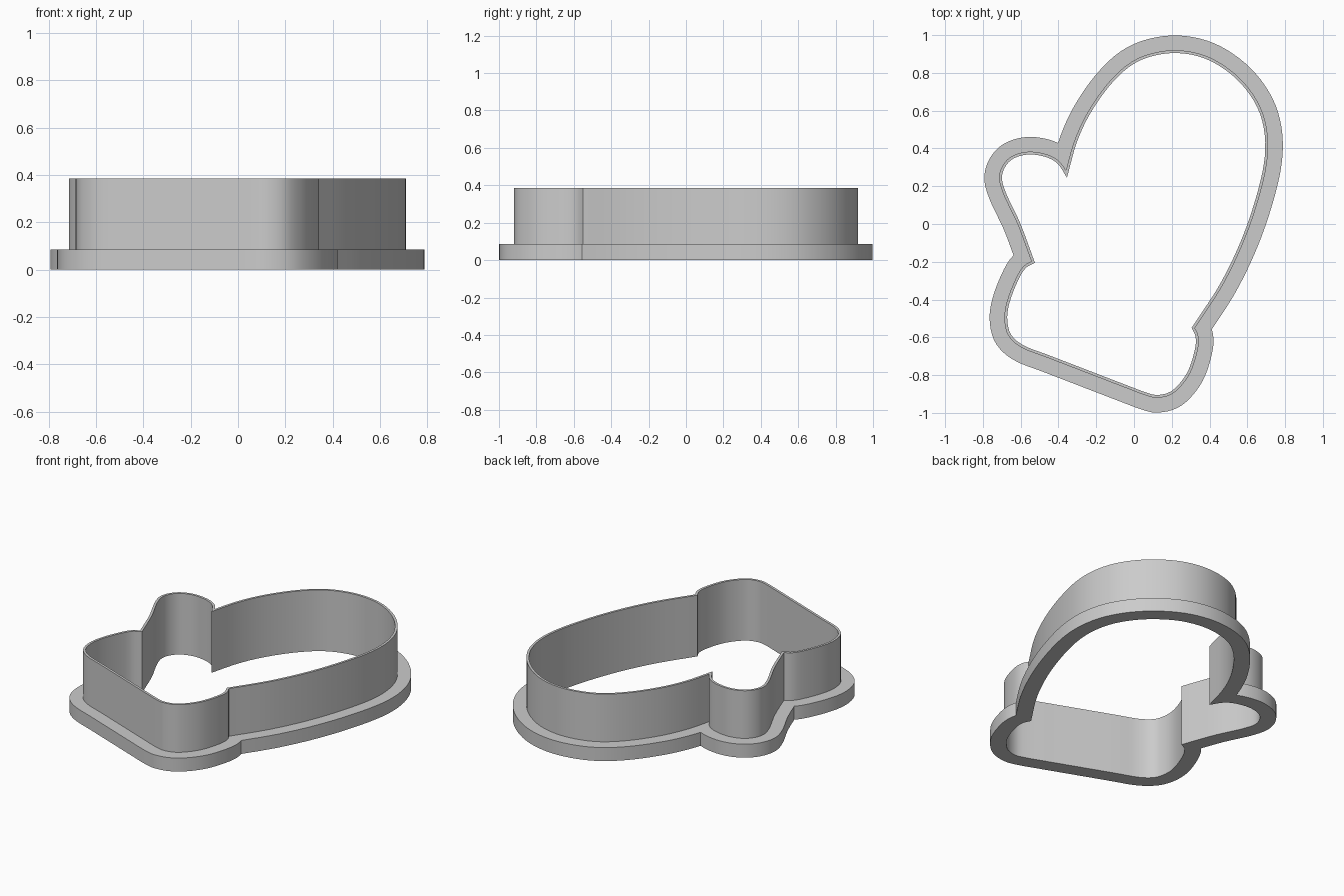
import bpy
import bmesh
import math
from mathutils import Vector
from mathutils.geometry import intersect_line_line_2d

cube = bpy.data.objects.get("Cube")
if cube:
    bpy.data.objects.remove(cube, do_unlink=True)

# Inner outline of the mitten, counter-clockwise, split at its three notches
RIGHT_NOTCH, THUMB_NOTCH, LEFT_NOTCH = (0.305, -0.55), (-0.355, 0.245), (-0.525, -0.205)
HAND = [RIGHT_NOTCH, (0.46, -0.31), (0.58, -0.055), (0.665, 0.21), (0.695, 0.4),
        (0.675, 0.56), (0.61, 0.69), (0.505, 0.8), (0.365, 0.88), (0.2, 0.905),
        (0.03, 0.865), (-0.1, 0.765), (-0.22, 0.605), (-0.3, 0.44), THUMB_NOTCH]
THUMB = [THUMB_NOTCH, (-0.405, 0.32), (-0.475, 0.357), (-0.57, 0.367), (-0.655, 0.335),
         (-0.698, 0.26), (-0.68, 0.17), (-0.605, 0.01), (-0.55, -0.135), LEFT_NOTCH]
CUFF = [LEFT_NOTCH, (-0.58, -0.24), (-0.63, -0.335), (-0.665, -0.44), (-0.67, -0.52),
        (-0.648, -0.59), (-0.58, -0.645), (-0.45, -0.695), (-0.25, -0.772),
        (-0.05, -0.849), (0.07, -0.894), (0.13, -0.905), (0.205, -0.88),
        (0.28, -0.79), (0.32, -0.675), (0.327, -0.6), RIGHT_NOTCH]

WALL, FLANGE = 0.015, 0.093
HEIGHT, BASE = 0.385, 0.085
SAMPLES = 72


def smooth_path(points, steps=8):
    """Catmull-Rom curve through the points, with free ends."""
    p = [Vector(q) for q in points]
    p = [2 * p[0] - p[1]] + p + [2 * p[-1] - p[-2]]
    path = []
    for a, b, c, d in zip(p, p[1:], p[2:], p[3:]):
        for k in range(steps):
            t = k / steps
            path.append(b + 0.5 * t * (c - a + t * (2 * a - 5 * b + 4 * c - d
                                                    + t * (3 * (b - c) + d - a))))
    return path + [p[-2]]


def offset_path(path, distance):
    """Move every point outward along its normal."""
    moved = []
    last = len(path) - 1
    for i, p in enumerate(path):
        t = (path[min(i + 1, last)] - path[max(i - 1, 0)]).normalized()
        moved.append(p + distance * Vector((t.y, -t.x)))
    return moved


def trim_pair(first, second):
    """Cut the end of one path and the start of the next where they cross."""
    for i in range(len(first) - 2, len(first) // 2, -1):
        for j in range(len(second) // 2):
            hit = intersect_line_line_2d(first[i], first[i + 1], second[j], second[j + 1])
            if hit:
                return first[:i + 1] + [hit], [hit] + second[j + 1:]
    return first, second


def resample(path, count):
    """Evenly spaced points along a path, leaving out its end point."""
    lengths = [0.0]
    for a, b in zip(path, path[1:]):
        lengths.append(lengths[-1] + (b - a).length)
    result, i = [], 0
    for k in range(count):
        target = lengths[-1] * k / count
        while lengths[i + 1] < target:
            i += 1
        span = max(lengths[i + 1] - lengths[i], 1e-9)
        result.append(path[i].lerp(path[i + 1], (target - lengths[i]) / span))
    return result


def outline(distance):
    """Closed outline at a distance outside the inner one."""
    paths = [offset_path(smooth_path(s), distance) for s in (HAND, THUMB, CUFF)]
    if distance > 0:
        for i in range(3):
            n = (i + 1) % 3
            paths[i], paths[n] = trim_pair(paths[i], paths[n])
    return [p for path in paths for p in resample(path, SAMPLES)]


# Cutter body: an L-shaped section swept round the outline
inner, outer, rim = outline(0), outline(WALL), outline(FLANGE)
section = [(inner, 0), (inner, HEIGHT), (outer, HEIGHT), (outer, BASE), (rim, BASE), (rim, 0)]
bm = bmesh.new()
rings = [[bm.verts.new((p.x, p.y, z)) for p in ring] for ring, z in section]
count = len(inner)
for a, b in zip(rings, rings[1:] + rings[:1]):
    for i in range(count):
        j = (i + 1) % count
        bm.faces.new((a[i], a[j], b[j], b[i]))
bmesh.ops.recalc_face_normals(bm, faces=bm.faces)
mesh = bpy.data.meshes.new("mitten_cutter")
bm.to_mesh(mesh)
bm.free()

# Plain grey plastic
grey = bpy.data.materials.new("light_grey")
grey.use_nodes = True
colour = (0.6, 0.6, 0.6, 1)
grey.diffuse_color = colour
grey.node_tree.nodes["Principled BSDF"].inputs["Base Color"].default_value = colour
mesh.materials.append(grey)

cutter = bpy.data.objects.new("mitten_cutter", mesh)
bpy.context.collection.objects.link(cutter)
bpy.context.view_layer.objects.active = cutter
cutter.select_set(True)
bpy.ops.object.shade_smooth_by_angle(angle=math.radians(30))
